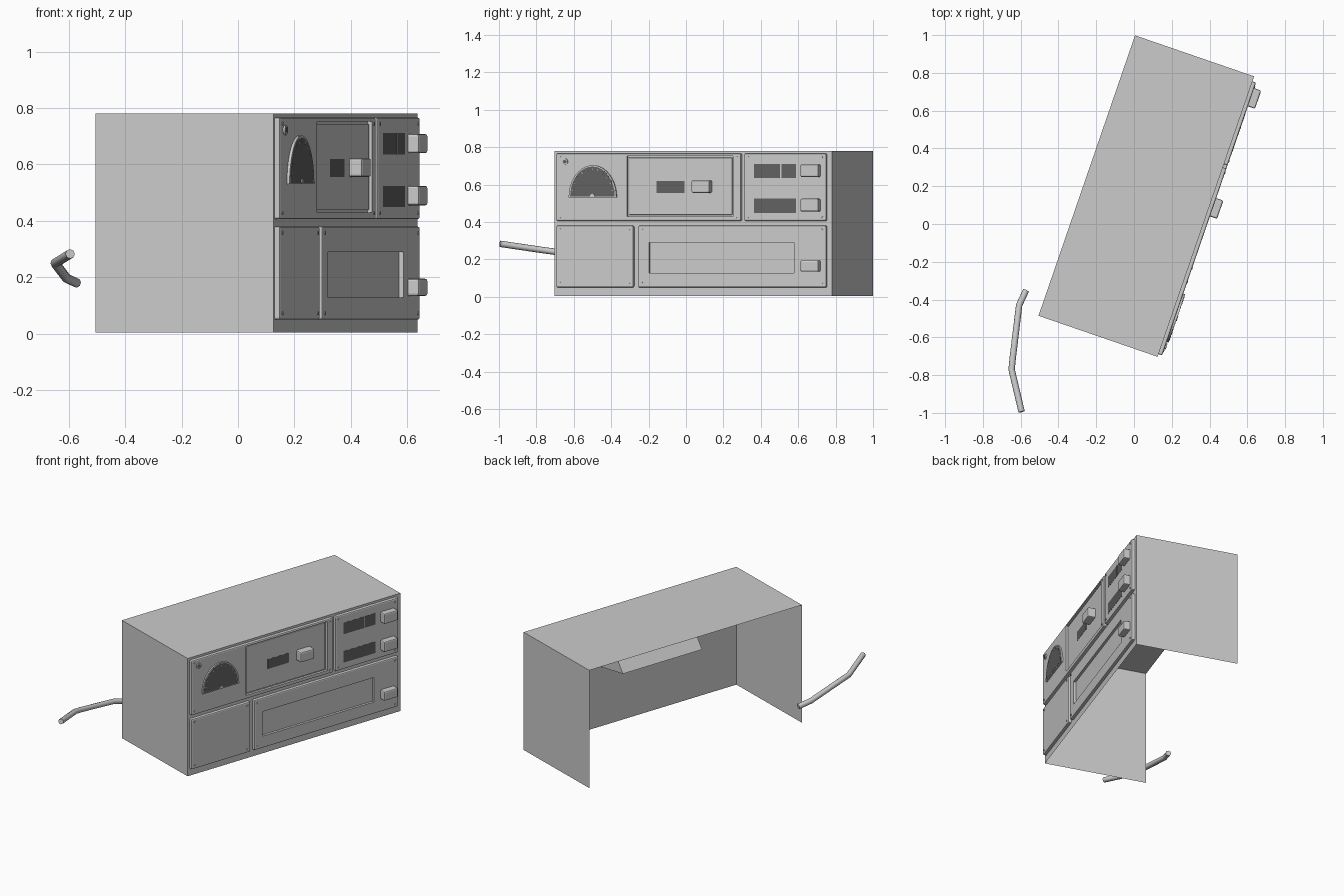
import bpy, bmesh, math
from mathutils import Matrix, Vector

if "Cube" in bpy.data.objects:
    bpy.data.objects.remove(bpy.data.objects["Cube"])

# Local frame: X along the front, -Y out of the front, Z up; then turned into place
PLACE = Matrix.Translation((0.125, -0.703, 0)) @ Matrix.Rotation(math.radians(71), 4, 'Z')
W, DEPTH, H, PANEL = 1.57, 0.667, 0.78, 0.02

dark = bpy.data.materials.new("dark_grey")
dark.diffuse_color = (0.12, 0.12, 0.12, 1)
dark.use_nodes = True
dark.node_tree.nodes["Principled BSDF"].inputs["Base Color"].default_value = dark.diffuse_color


def finish(bm, name, mat=None):
    bmesh.ops.recalc_face_normals(bm, faces=bm.faces[:])
    me = bpy.data.meshes.new(name)
    bm.to_mesh(me)
    bm.free()
    ob = bpy.data.objects.new(name, me)
    bpy.context.collection.objects.link(ob)
    ob.matrix_world = PLACE
    if mat:
        me.materials.append(mat)
    return ob


def block(name, u0, u1, z0, z1, d0, d1, bevel=0, mat=None):
    """Box spanning u0..u1, z0..z1, with d0..d1 measured outward."""
    bm = bmesh.new()
    bmesh.ops.create_cube(bm, size=1)
    for v in bm.verts:
        v.co = (u0 + (v.co.x + .5) * (u1 - u0), -d0 - (.5 - v.co.y) * (d1 - d0),
                z0 + (v.co.z + .5) * (z1 - z0))
    if bevel:
        edges = [e for e in bm.edges if any(v.co.y < -d1 + 1e-5 for v in e.verts)]
        bmesh.ops.bevel(bm, geom=edges, offset=bevel, segments=2, profile=.5, affect='EDGES')
    return finish(bm, name, mat)


def prism(name, points, d0, d1, mat=None):
    """Extrude a (u, z) outline outward from d0 to d1."""
    bm = bmesh.new()
    f = bm.faces.new([bm.verts.new((u, -d0, z)) for u, z in points])
    ext = bmesh.ops.extrude_face_region(bm, geom=[f], use_keep_orig=True)
    for v in ext['geom']:
        if isinstance(v, bmesh.types.BMVert):
            v.co.y = -d1
    return finish(bm, name, mat)


def recess(ob, *span):
    """Cut a rectangular pocket out of a panel."""
    cutter = block("pocket_cutter", *span)
    cutter.hide_render = True
    m = ob.modifiers.new("pocket", 'BOOLEAN')
    m.operation, m.object, m.solver = 'DIFFERENCE', cutter, 'EXACT'
    bpy.context.view_layer.update()
    bpy.context.view_layer.objects.active = ob
    bpy.ops.object.modifier_apply(modifier=m.name)
    bpy.data.objects.remove(cutter)


def circle(u, z, r, n=12):
    return [(u + r * math.cos(2 * math.pi * i / n), z + r * math.sin(2 * math.pi * i / n))
            for i in range(n)]


def arch(u, z, rx, rz, n=20):
    return [(u + rx * math.cos(math.pi * i / n), z + rz * math.sin(math.pi * i / n))
            for i in range(n + 1)]


# Casing: thin sheet shell, open at the back and underneath
casing = block("casing", 0, W, 0.004, H, -DEPTH, 0)
bm = bmesh.new()
bm.from_mesh(casing.data)
bmesh.ops.delete(bm, geom=[f for f in bm.faces if f.normal.y > .9 or f.normal.z < -.9],
                 context='FACES_ONLY')
bm.to_mesh(casing.data)
bm.free()

# Four raised front panels with a screw in every corner
panels = {}
for name, u0, u1, z0, z1 in [("upper_left_panel", .015, 1.061, .406, .766),
                             ("upper_right_panel", 1.078, 1.542, .406, .766),
                             ("lower_left_panel", .015, .451, .05, .38),
                             ("lower_right_panel", .478, 1.542, .05, .38)]:
    panels[name] = block(name, u0, u1, z0, z1, 0, PANEL, .007)
    for u in (u0 + .024, u1 - .024):
        for z in (z0 + .022, z1 - .022):
            prism("screw", circle(u, z, .006, 8), PANEL - .002, PANEL + .003)

# Pockets for the loading door and the long window
recess(panels["upper_left_panel"], .416, 1.016, .43, .752, .004, .05)
recess(panels["lower_right_panel"], .54, 1.36, .128, .289, .004, .05)
block("loading_door", .424, 1.008, .438, .744, .003, .012, .003)

# Gauge: raised arch bezel, dark dial, pivot and scale ticks
GU, GZ = .225, .53
prism("gauge_bezel", arch(GU, GZ, .135, .173), PANEL - .002, .030)
prism("gauge_dial", arch(GU, GZ + .005, .126, .161), .029, .031, dark)
prism("gauge_pivot", arch(GU, GZ + .005, .014, .016, 8), .030, .034)
for i in range(1, 12):
    a = math.pi * i / 12
    c, s = math.cos(a), math.sin(a)
    inner, outer = Vector((GU + .113 * c, GZ + .147 * s)), Vector((GU + .123 * c, GZ + .157 * s))
    side = Vector((-s, c)) * .0015
    prism("gauge_tick", [inner - side, outer - side, outer + side, inner + side], .030, .032)

# Indicator lamp
prism("indicator_ring", circle(.066, .722, .017, 16), PANEL - .002, .027)
prism("indicator_lens", circle(.066, .722, .010, 16), .026, .028, dark)

# Dark slots with their chunky push buttons
for name, u0, u1, z0, z1, d in [("upper_slot", 1.136, 1.373, .636, .711, PANEL),
                                ("middle_slot", 1.136, 1.373, .449, .524, PANEL),
                                ("door_slot", .582, .74, .556, .62, .012)]:
    block(name, u0, u1, z0, z1, d - .004, d + .001, 0, dark)
block("slot_pointer", 1.284, 1.291, .636, .711, PANEL, PANEL + .003)
for u0, u1, z0, z1 in [(1.409, 1.511, .640, .708), (1.409, 1.511, .455, .524),
                       (.793, .895, .556, .622), (1.409, 1.511, .134, .195)]:
    block("push_button", u0, u1, z0, z1, .004, .060, .008)

# Sloping well behind the loading door
bm = bmesh.new()
ends = [[bm.verts.new((u, s, z)) for s, z in [(.001, .40), (.235, .44), (.001, .75)]]
        for u in (.424, 1.008)]
bm.faces.new(ends[0])
bm.faces.new(ends[1])
for i in (0, 1):
    bm.faces.new([ends[0][i], ends[0][i + 1], ends[1][i + 1], ends[1][i]])
finish(bm, "door_well")

# Bent cable trailing beside the casing
curve = bpy.data.curves.new("cable", 'CURVE')
curve.dimensions = '3D'
curve.bevel_depth, curve.bevel_resolution, curve.use_fill_caps = .017, 2, True
path = [(-.595, -.994, .283), (-.648, -.77, .25), (-.642, -.71, .242),
        (-.608, -.43, .197), (-.572, -.352, .18)]
spline = curve.splines.new('POLY')
spline.points.add(len(path) - 1)
for p, co in zip(spline.points, path):
    p.co = (*co, 1)
cable = bpy.data.objects.new("cable", curve)
bpy.context.collection.objects.link(cable)
